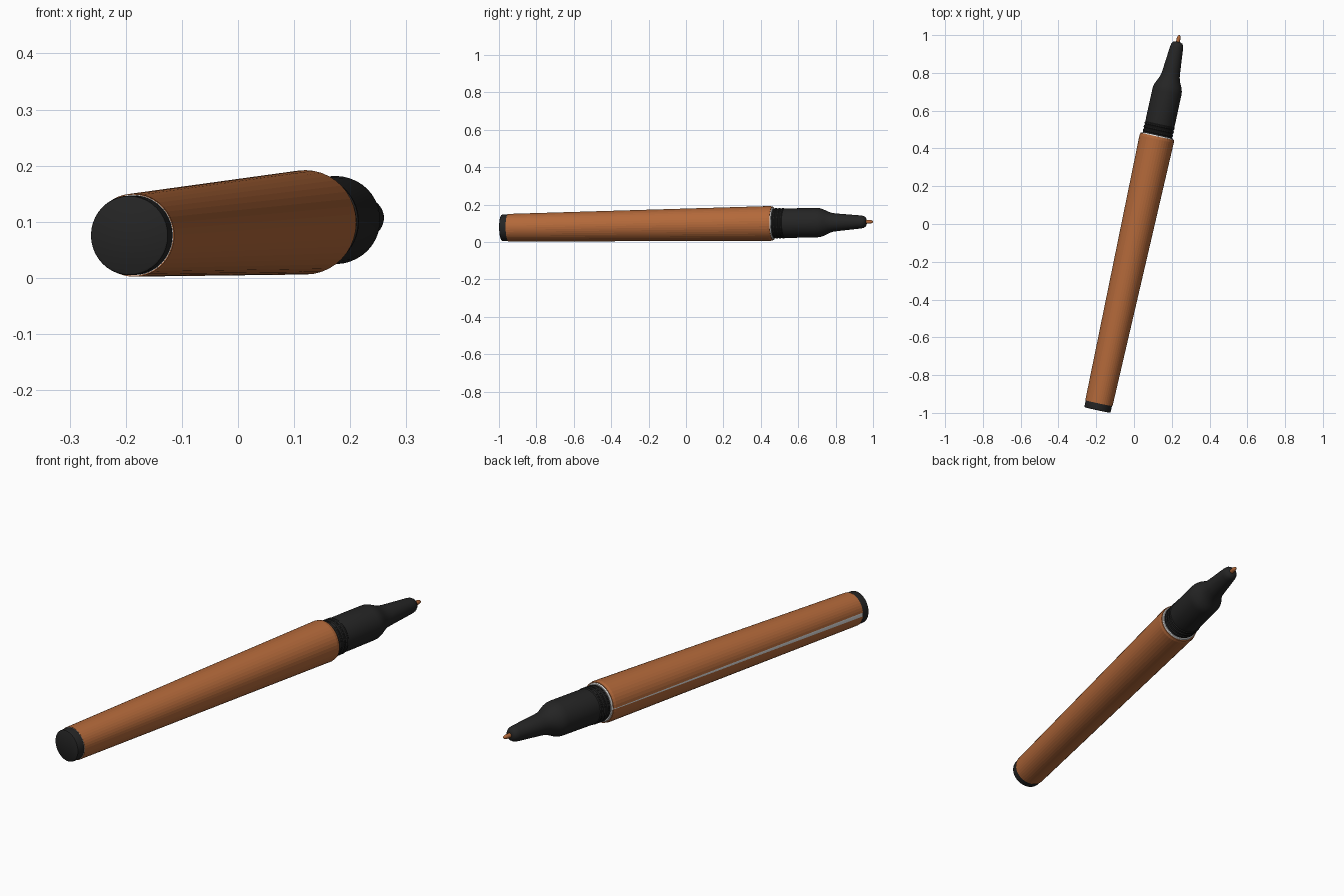
import bpy, bmesh, math
from mathutils import Vector

if "Cube" in bpy.data.objects:
    bpy.data.objects.remove(bpy.data.objects["Cube"])

# pen axis: rear end to writing tip, plus side and up directions
REAR = Vector((-0.194, -0.985, 0.0755))
TIP = Vector((0.240, 1.0, 0.108))
AXIS = (TIP - REAR).normalized()
SIDE = Vector((0, 0, 1)).cross(AXIS).normalized()   # points to -x
UP = AXIS.cross(SIDE).normalized()
LENGTH = (TIP - REAR).length


def material(name, rgb):
    m = bpy.data.materials.new(name)
    m.diffuse_color = (*rgb, 1)
    m.use_nodes = True
    m.node_tree.nodes["Principled BSDF"].inputs["Base Color"].default_value = m.diffuse_color
    return m


ORANGE = material("copper_orange", (0.45, 0.14, 0.042))
BLACK = material("soft_black", (0.018, 0.018, 0.018))
WHITE = material("off_white", (0.75, 0.75, 0.75))


def lathe(name, profile, mat, sides=40, smooth=True):
    """Revolve (distance, radius[, half gap angle]) points around the pen axis."""
    bm = bmesh.new()
    rings = []
    for point in profile:
        s, r = point[:2]
        gap = point[2] if len(point) > 2 else 0
        ring = []
        for k in range(sides + 1):
            a = gap + (2 * math.pi - 2 * gap) * k / sides
            ring.append(bm.verts.new(REAR + AXIS * s + (SIDE * math.cos(a) + UP * math.sin(a)) * r))
        rings.append(ring)
    for lo, hi in zip(rings, rings[1:]):
        for k in range(sides):
            bm.faces.new((lo[k], lo[k + 1], hi[k + 1], hi[k]))
    if len(profile[0]) == 2:                        # close solid parts
        bm.faces.new(rings[0][::-1])
        bm.faces.new(rings[-1])
        bmesh.ops.remove_doubles(bm, verts=bm.verts, dist=1e-5)
    bmesh.ops.recalc_face_normals(bm, faces=bm.faces)
    mesh = bpy.data.meshes.new(name)
    bm.to_mesh(mesh)
    bm.free()
    mesh.materials.append(mat)
    ob = bpy.data.objects.new(name, mesh)
    bpy.context.collection.objects.link(ob)
    if smooth:
        bpy.ops.object.select_all(action='DESELECT')
        bpy.context.view_layer.objects.active = ob
        ob.select_set(True)
        bpy.ops.object.shade_smooth_by_angle(angle=math.radians(35))
    return ob


# barrel shell, split along one side by a seam that widens to the rear
G0, G1 = 0.12, 0.02
lathe("barrel", [(0.038, 0.0715, G0), (0.037, 0.074, G0), (1.470, 0.093, G1),
                 (1.484, 0.090, G1), (1.484, 0.085, G1)], ORANGE, smooth=False)

# white inner core, showing through the seam and at both barrel ends
lathe("inner_core", [(0.037, 0.0722), (1.468, 0.0905), (1.484, 0.0865), (1.489, 0.083)], WHITE)

# rear plug
lathe("end_plug", [(0.0, 0.067), (0.002, 0.070), (0.006, 0.071), (0.045, 0.071)], BLACK)

# grip with ridges, shoulder and tapered neck
grip = [(1.470, 0.078)]
for i in range(3):
    s = 1.496 + 0.019 * i
    grip += [(s, 0.078), (s + 0.004, 0.0815), (s + 0.010, 0.0815), (s + 0.014, 0.078)]
grip += [(1.57, 0.079), (1.725, 0.0785), (1.742, 0.077), (1.758, 0.072), (1.775, 0.064),
         (1.792, 0.056), (1.812, 0.050), (1.835, 0.047), (1.965, 0.035), (1.980, 0.032),
         (1.991, 0.025), (1.996, 0.013)]
lathe("grip", grip, BLACK)

# writing point
lathe("writing_point", [(1.985, 0.010), (LENGTH - 0.018, 0.010), (LENGTH - 0.008, 0.008),
                        (LENGTH - 0.002, 0.005), (LENGTH, 0.002)], ORANGE, sides=16)
